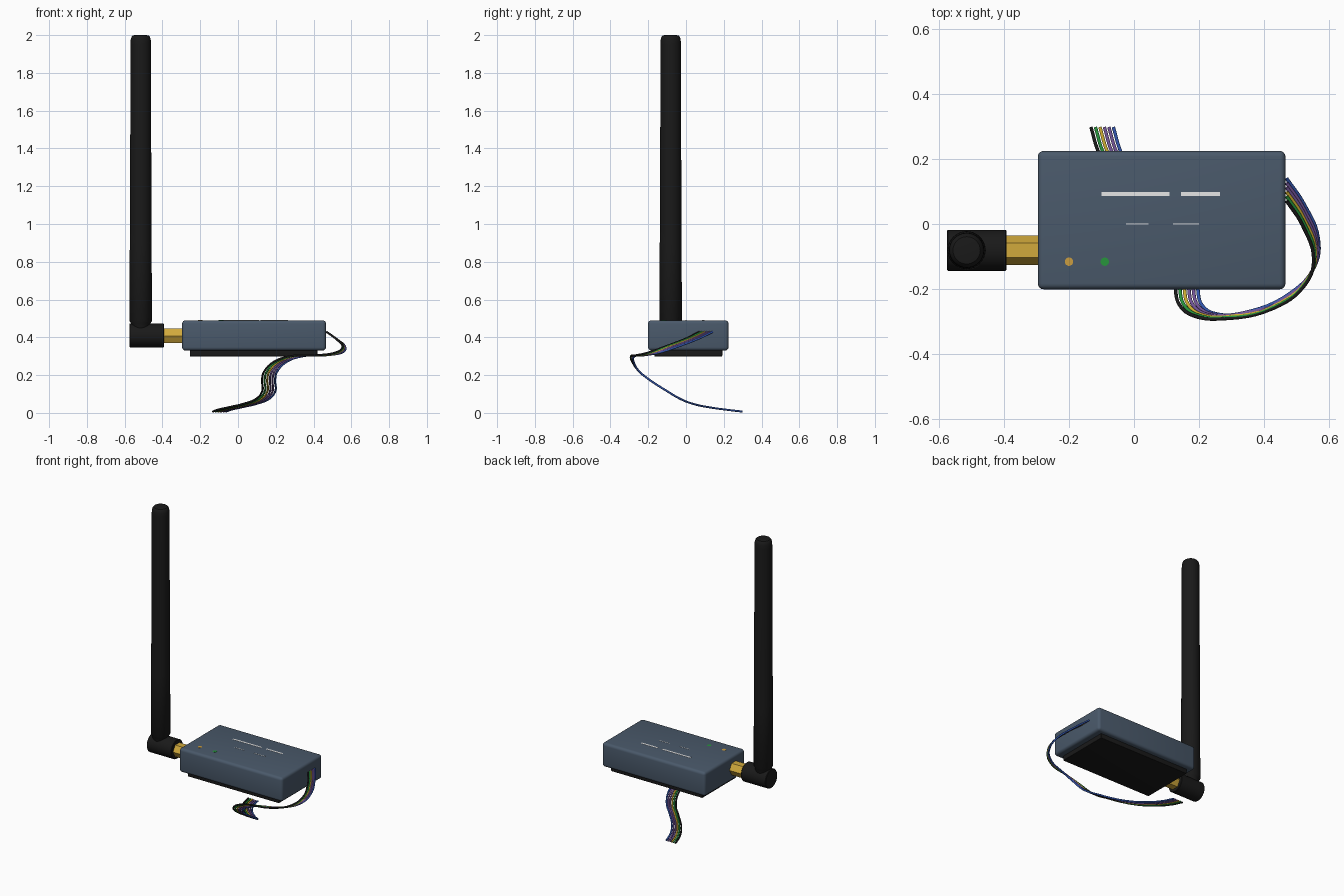
import bpy, bmesh, math
from mathutils import Matrix, Vector

cube = bpy.data.objects.get("Cube")
if cube:
    bpy.data.objects.remove(cube, do_unlink=True)


def material(name, r, g, b):
    m = bpy.data.materials.new(name)
    m.use_nodes = True
    m.diffuse_color = (r, g, b, 1)
    m.node_tree.nodes["Principled BSDF"].inputs["Base Color"].default_value = (r, g, b, 1)
    return m


slate = material("slate", 0.068, 0.100, 0.145)
black = material("black", 0.010, 0.010, 0.010)
gold = material("gold", 0.64, 0.40, 0.045)
amber = material("amber", 0.60, 0.34, 0.05)
green = material("green", 0.02, 0.30, 0.045)
purple = material("purple", 0.17, 0.09, 0.32)
blue = material("blue", 0.03, 0.09, 0.42)
yellow = material("yellow", 0.62, 0.42, 0.03)
white = material("white", 0.80, 0.80, 0.80)


def finish(name, bm, mat, smooth=True):
    bmesh.ops.recalc_face_normals(bm, faces=bm.faces)
    mesh = bpy.data.meshes.new(name)
    bm.to_mesh(mesh)
    bm.free()
    mesh.materials.append(mat)
    ob = bpy.data.objects.new(name, mesh)
    bpy.context.collection.objects.link(ob)
    if smooth:
        bpy.ops.object.select_all(action="DESELECT")
        ob.select_set(True)
        bpy.context.view_layer.objects.active = ob
        bpy.ops.object.shade_smooth_by_angle(angle=math.radians(35))
    return ob


def box(name, lo, hi, mat, bevel=0):
    lo, hi = Vector(lo), Vector(hi)
    bm = bmesh.new()
    bmesh.ops.create_cube(bm, size=1)
    bmesh.ops.scale(bm, vec=hi - lo, verts=bm.verts)
    bmesh.ops.translate(bm, vec=(lo + hi) / 2, verts=bm.verts)
    if bevel:
        bmesh.ops.bevel(bm, geom=bm.edges[:], offset=bevel, segments=4,
                        profile=0.5, affect="EDGES")
    return finish(name, bm, mat, bevel > 0)


def lathe(name, profile, origin, mat, sides=32, axis="Z", smooth=True):
    """Closed solid of revolution from (radius, height) pairs."""
    bm = bmesh.new()
    rings = []
    for r, h in profile:
        rings.append([bm.verts.new((r * math.cos(a), r * math.sin(a), h))
                      for a in (math.tau * i / sides for i in range(sides))])
    for low, high in zip(rings, rings[1:]):
        for i in range(sides):
            j = (i + 1) % sides
            bm.faces.new((low[i], low[j], high[j], high[i]))
    bm.faces.new(rings[0][::-1])
    bm.faces.new(rings[-1])
    if axis == "X":
        bm.transform(Matrix(((0, 0, 1), (1, 0, 0), (0, 1, 0))).to_4x4())
    bm.transform(Matrix.Translation(origin))
    return finish(name, bm, mat, smooth)


# Housing with its mounting plate
LID_Z = 0.49
box("housing", (-0.296, -0.201, 0.33), (0.466, 0.225, LID_Z), slate, 0.018)
box("base_plate", (-0.255, -0.168, 0.299), (0.42, 0.192, 0.335), black, 0.004)

# Indicator lights, almost flush with the lid
for name, x, mat in (("amber_light", -0.20, amber), ("green_light", -0.09, green)):
    lathe(name, [(0.013, -0.003), (0.013, 0.001)], (x, -0.116, LID_Z), mat, 16)

# Plain printed stripes on the lid
for name, x0, x1, y, half in (("long_stripe", -0.10, 0.11, 0.092, 0.006),
                              ("short_stripe", 0.145, 0.265, 0.092, 0.006),
                              ("left_thin_stripe", -0.025, 0.045, 0.0, 0.002),
                              ("right_thin_stripe", 0.12, 0.20, 0.0, 0.002)):
    box(name, (x0, y - half, LID_Z - 0.002), (x1, y + half, LID_Z + 0.001), white)

# Hexagonal connector and hinge barrel
AXIS_Y, AXIS_Z = -0.081, 0.41
lathe("hex_connector", [(0.045, -0.40), (0.045, -0.29)], (0, AXIS_Y, AXIS_Z - 0.002),
      gold, 6, "X", False)
lathe("hinge_barrel", [(0.060, -0.575), (0.063, -0.572), (0.063, -0.395), (0.060, -0.392)],
      (0, AXIS_Y, AXIS_Z), black, 32, "X")

# Antenna rod: sleeve, gentle taper and rounded tip
lathe("antenna", [(0.045, 0.42), (0.052, 0.475), (0.059, 0.485), (0.058, 0.90),
                  (0.057, 0.96), (0.054, 1.95), (0.053, 1.975), (0.049, 1.99),
                  (0.042, 1.998), (0.030, 2.0)],
      (-0.515, AXIS_Y, 0), black)

# Ribbon cable: centre line and the heading (degrees) of the ribbon's width
path = [
    ((0.470, 0.105, 0.428), 90),
    ((0.520, 0.030, 0.392), 88),
    ((0.560, -0.08, 0.350), 78),
    ((0.540, -0.16, 0.322), 62),
    ((0.455, -0.236, 0.306), 42),
    ((0.300, -0.283, 0.298), 15),
    ((0.220, -0.280, 0.268), 5),
    ((0.175, -0.250, 0.222), 0),
    ((0.162, -0.200, 0.180), 0),
    ((0.163, -0.10, 0.115), 0),
    ((0.130, -0.03, 0.074), 0),
    ((0.060, 0.04, 0.047), 0),
    ((-0.014, 0.12, 0.030), 0),
    ((-0.074, 0.22, 0.016), 0),
    ((-0.098, 0.298, 0.007), 0),
]
wires = [("black", black), ("green", green), ("yellow", yellow),
         ("violet", purple), ("purple", purple), ("blue", blue)]
SPACING, WIRE_RADIUS = 0.0138, 0.0055

for i, (label, mat) in enumerate(wires):
    shift = (i - (len(wires) - 1) / 2) * SPACING
    curve = bpy.data.curves.new(label + "_wire", "CURVE")
    curve.dimensions = "3D"
    curve.bevel_depth = WIRE_RADIUS
    curve.bevel_resolution = 2
    curve.resolution_u = 6
    curve.use_fill_caps = True
    spline = curve.splines.new("BEZIER")
    spline.bezier_points.add(len(path) - 1)
    for point, (centre, heading) in zip(spline.bezier_points, path):
        a = math.radians(heading)
        point.co = Vector(centre) + shift * Vector((math.cos(a), math.sin(a), 0))
        point.handle_left_type = point.handle_right_type = "AUTO"
    curve.materials.append(mat)
    wire = bpy.data.objects.new(label + "_wire", curve)
    bpy.context.collection.objects.link(wire)
    bpy.ops.object.select_all(action="DESELECT")
    wire.select_set(True)
    bpy.context.view_layer.objects.active = wire
    bpy.ops.object.convert(target="MESH")
    bpy.ops.object.shade_smooth_by_angle(angle=math.radians(50))
